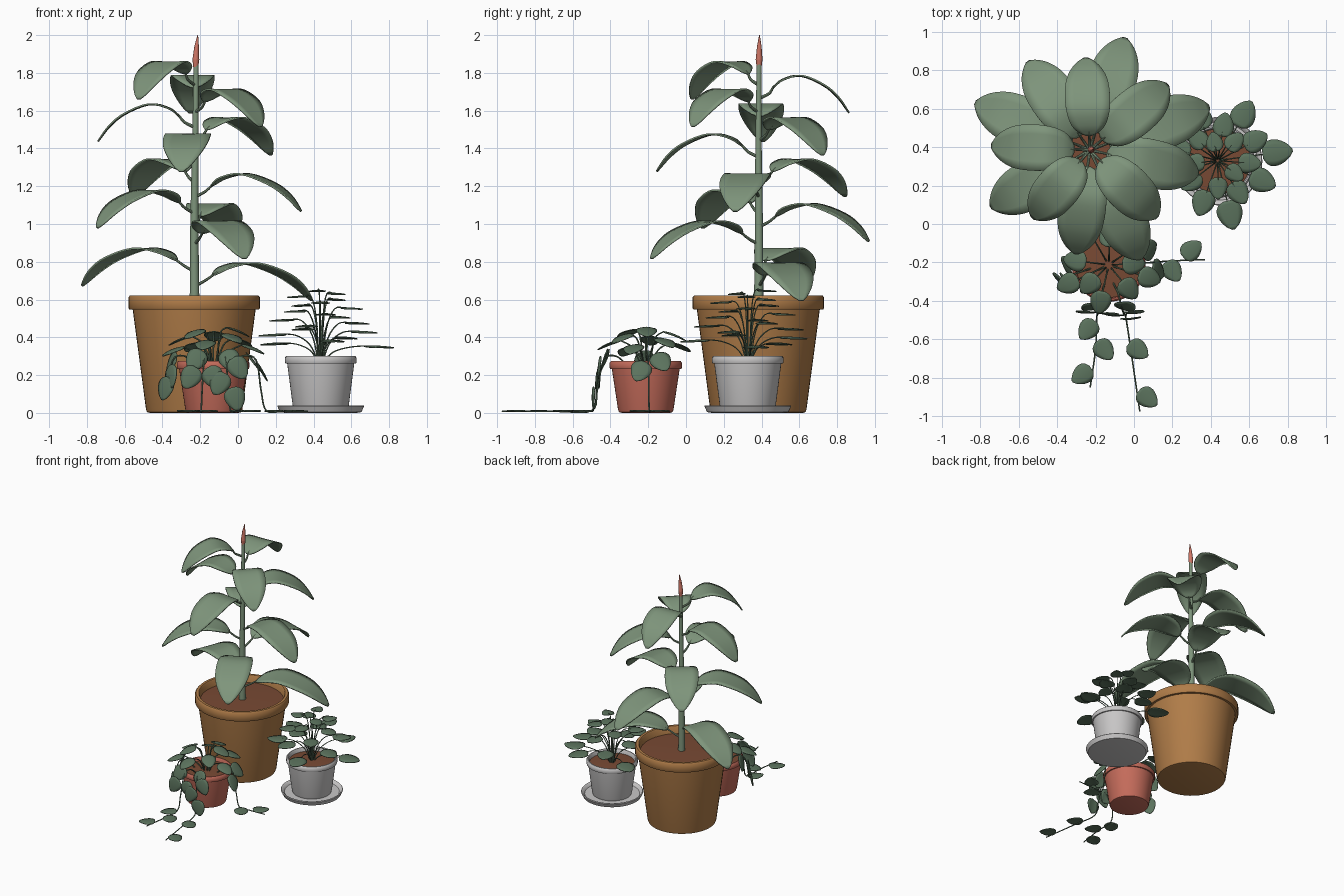
import bpy, bmesh, math
from mathutils import Vector as V

if "Cube" in bpy.data.objects:
    bpy.data.objects.remove(bpy.data.objects["Cube"])

GOLD = math.radians(137.5)
UP = V((0, 0, 1))


def material(name, col):
    m = bpy.data.materials.new(name)
    m.diffuse_color = (*col, 1)
    m.use_nodes = True
    m.node_tree.nodes["Principled BSDF"].inputs["Base Color"].default_value = m.diffuse_color
    return m


SAGE = material("sage_green", (0.21, 0.30, 0.20))
DARK = material("deep_green", (0.105, 0.17, 0.11))
BROWN = material("ochre_clay", (0.44, 0.205, 0.066))
TERRA = material("terracotta", (0.56, 0.15, 0.105))
GREY = material("pale_glaze", (0.58, 0.57, 0.57))
SOIL = material("soil_brown", (0.19, 0.068, 0.034))
CORAL = material("coral_bud", (0.62, 0.18, 0.13))


def finish(bm, name, mat, thick=0, angle=40):
    bmesh.ops.recalc_face_normals(bm, faces=bm.faces)
    me = bpy.data.meshes.new(name)
    bm.to_mesh(me)
    bm.free()
    me.materials.append(mat)
    ob = bpy.data.objects.new(name, me)
    bpy.context.collection.objects.link(ob)
    bpy.ops.object.select_all(action='DESELECT')
    ob.select_set(True)
    bpy.context.view_layer.objects.active = ob
    bpy.ops.object.shade_smooth_by_angle(angle=math.radians(angle))
    if thick:
        mod = ob.modifiers.new("thickness", 'SOLIDIFY')
        mod.thickness = thick
        mod.offset = 0
    return ob


def bridge(bm, rings, closed):
    for a, b in zip(rings, rings[1:]):
        n = len(a)
        for i in range(n if closed else n - 1):
            j = (i + 1) % n
            bm.faces.new((a[i], a[j], b[j], b[i]))


def lathe(name, profile, cx, cy, mat, n=48):
    bm = bmesh.new()
    rings = [[bm.verts.new((cx + r * math.cos(2 * math.pi * i / n),
                            cy + r * math.sin(2 * math.pi * i / n), z)) for i in range(n)]
             for r, z in profile]
    bridge(bm, rings, True)
    bm.faces.new(rings[0])
    bm.faces.new(rings[-1])
    return finish(bm, name, mat)


def spline(pts, steps=5):
    """Catmull-Rom curve through the points."""
    p = [V(q) for q in pts]
    p = [2 * p[0] - p[1]] + p + [2 * p[-1] - p[-2]]
    out = []
    for a, b, c, d in zip(p, p[1:], p[2:], p[3:]):
        for k in range(steps):
            t = k / steps
            out.append(0.5 * (2 * b + (c - a) * t + (2 * a - 5 * b + 4 * c - d) * t * t
                              + (3 * b - a - 3 * c + d) * t ** 3))
    return out + [p[-2]]


def tube(bm, pts, r0, r1, n=8):
    rings, side = [], None
    for i, p in enumerate(pts):
        d = (pts[min(i + 1, len(pts) - 1)] - pts[max(i - 1, 0)]).normalized()
        ref = side or (V((1, 0, 0)) if abs(d.x) < 0.9 else V((0, 1, 0)))
        side = (ref - d * ref.dot(d)).normalized()
        up = d.cross(side)
        r = r0 + (r1 - r0) * i / (len(pts) - 1)
        rings.append([bm.verts.new(p + r * (math.cos(a) * side + math.sin(a) * up))
                      for a in (2 * math.pi * k / n for k in range(n))])
    bridge(bm, rings, True)
    bm.faces.new(rings[0])
    bm.faces.new(rings[-1])


def blade(bm, path, side, up, width, skew, power, cup):
    rows = []
    for i, p in enumerate(path):
        t = 0.015 + 0.975 * i / (len(path) - 1)
        w = width / 2 * math.sin(math.pi * t ** skew) ** power
        rows.append([bm.verts.new(p + side * w * k + up * cup * w * k * k)
                     for k in (-1, -0.6, -0.25, 0, 0.25, 0.6, 1)])
    bridge(bm, rows, False)


def small_leaf(bm, base, d, n, length=0.125, width=0.11, droop=0.15):
    d = d.normalized()
    side = d.cross(n).normalized()
    n = side.cross(d)
    path = [base + d * length * t - n * droop * length * t * t for t in (i / 9 for i in range(10))]
    blade(bm, path, side, n, width, 0.7, 0.6, -0.12)


def polar(a):
    return V((math.cos(a), math.sin(a), 0))


def pot(name, cx, cy, r, rb, z0, z1, lip, soil_z, mat):
    w = 0.08 * r
    lathe(name, [(rb - 0.02, z0), (rb - 0.005, z0 + 0.004), (rb, z0 + 0.018), (r * 0.935, z1 - lip),
                 (r * 0.985, z1 - lip), (r, z1 - lip + 0.008), (r, z1 - 0.01), (r - 0.008, z1),
                 (r - w, z1), (r - w - 0.006, z1 - 0.008), (r * 0.88, soil_z - 0.03)], cx, cy, mat)
    lathe(name + "_soil", [(r * 0.88, soil_z - 0.02), (r * 0.895, soil_z), (r * 0.5, soil_z + 0.006),
                           (0.01, soil_z + 0.008)], cx, cy, SOIL)


# pots, soil and saucer
pot("large_pot", -0.232, 0.383, 0.348, 0.255, 0, 0.622, 0.075, 0.565, BROWN)
pot("trailing_pot", -0.132, -0.213, 0.192, 0.147, 0, 0.275, 0.042, 0.245, TERRA)
pot("pale_pot", 0.438, 0.327, 0.19, 0.148, 0.018, 0.302, 0.04, 0.27, GREY)
lathe("saucer", [(0.19, 0), (0.215, 0.004), (0.23, 0.035), (0.226, 0.04), (0.218, 0.038),
                 (0.203, 0.018), (0.01, 0.018)], 0.438, 0.327, GREY)

# tall plant: stem, bud, arching leaves on stalks
stem = bmesh.new()
tube(stem, spline([(-0.23, 0.385, 0.54), (-0.231, 0.386, 1.0), (-0.226, 0.384, 1.4),
                   (-0.222, 0.387, 1.85)]), 0.026, 0.013, 14)
finish(stem, "tall_stem", SAGE)
bud = bmesh.new()
bud_rings = [(-0.224, 0.387, 1.83, 0.013), (-0.223, 0.387, 1.87, 0.018), (-0.219, 0.388, 1.94, 0.012),
             (-0.213, 0.389, 2.0, 0.002)]
for a, b in zip(bud_rings, bud_rings[1:]):
    tube(bud, [V(a[:3]), V(b[:3])], a[3], b[3], 12)
finish(bud, "tip_bud", CORAL)

leaves, stalks = bmesh.new(), bmesh.new()
peaks = (0.79, 0.868, 1.012, 1.103, 1.175, 1.262, 1.34, 1.473, 1.56, 1.632, 1.71, 1.783, 1.856)
for i, peak in enumerate(peaks):
    d = polar(math.radians(20) + GOLD * i)
    length = 0.66 - 0.0165 * i
    top = V((-0.23, 0.385, peak))
    arc = [(0.16, -0.06), (0.27, -0.02), (0.47, 0), (0.72, -0.05), (0.88, -0.115), (1, -0.195)]
    path = spline([top + d * length * r + UP * z for r, z in arc], 4)
    blade(leaves, path, UP.cross(d), UP, 0.268 - 0.003 * i, 0.95, 0.7, 0.02)
    tube(stalks, spline([top - UP * 0.12, top + d * 0.055 - UP * 0.092, path[0], path[2]], 4), 0.009, 0.005)
finish(leaves, "tall_leaves", SAGE, 0.009, 60)
finish(stalks, "tall_leaf_stalks", SAGE)

# round-leaf plant in the pale pot
leaves, stalks = bmesh.new(), bmesh.new()
for i in range(20):
    d = polar(math.radians(8) + GOLD * i)
    r, z = 0.235 - 0.0098 * i, 0.355 + 0.0155 * i
    c = V((0.436, 0.33, 0))
    size = 0.158 - 0.003 * i
    end = c + d * r + UP * z
    tube(stalks, spline([c + d * 0.01 + UP * 0.265, c + d * r * 0.3 + UP * (0.27 + (z - 0.27) * 0.62),
                         c + d * r * 0.7 + UP * (z - 0.006), end + d * 0.03], 4), 0.004, 0.003, 6)
    small_leaf(leaves, end, d + UP * 0.02, UP, size, size * 0.88, 0.08)
finish(leaves, "round_leaves", DARK, 0.005, 60)
finish(stalks, "round_leaf_stalks", DARK)

# trailing plant: upright leaves
leaves, vines = bmesh.new(), bmesh.new()
c = V((-0.132, -0.213, 0))
for i in range(10):
    d = polar(math.radians(205) + GOLD * i)
    r, z = 0.175 - 0.0115 * i, 0.35 + 0.0115 * i
    end = c + d * r + UP * z
    tube(vines, spline([c + d * 0.02 + UP * 0.24, c + d * r * 0.5 + UP * (z - 0.04), end], 4), 0.005, 0.004, 6)
    small_leaf(leaves, end, d - UP * 0.15, UP, droop=0.25)

# vines over the rim and along the floor
for pts in (
    [(-0.15, -0.30, 0.24), (-0.17, -0.37, 0.30), (-0.18, -0.435, 0.28), (-0.19, -0.47, 0.12),
     (-0.195, -0.50, 0.012), (-0.20, -0.65, 0.008), (-0.228, -0.85, 0.008)],
    [(-0.11, -0.30, 0.24), (-0.08, -0.37, 0.30), (-0.065, -0.435, 0.28), (-0.05, -0.47, 0.12),
     (-0.04, -0.50, 0.012), (-0.01, -0.70, 0.008), (0.03, -0.975, 0.008)],
    [(-0.05, -0.21, 0.24), (0.02, -0.205, 0.30), (0.095, -0.2, 0.28), (0.122, -0.197, 0.12),
     (0.15, -0.195, 0.012), (0.24, -0.19, 0.008), (0.37, -0.185, 0.008)],
    [(-0.22, -0.23, 0.24), (-0.28, -0.25, 0.30), (-0.345, -0.27, 0.28), (-0.37, -0.285, 0.13)],
):
    tube(vines, spline(pts), 0.005, 0.004, 6)

# hanging leaves: base position, sideways lean, outward tilt, outward angle
for x, y, z, lean, tilt, ang in (
    (-0.19, -0.41, 0.33, -0.6, 0.6, 262), (-0.22, -0.45, 0.24, -0.6, 0.25, 265),
    (-0.16, -0.455, 0.24, 0.6, 0.25, 268), (-0.07, -0.40, 0.33, 0.5, 0.7, 275),
    (-0.03, -0.45, 0.29, 0.6, 0.3, 278), (-0.07, -0.465, 0.21, -0.5, 0.2, 268),
    (-0.03, -0.485, 0.135, 0.25, 0.15, 275), (0.04, -0.16, 0.315, 0.4, 1.2, 15),
    (0.09, -0.215, 0.27, -0.4, 0.9, 350), (-0.32, -0.24, 0.32, -0.6, 0.6, 190),
    (-0.355, -0.28, 0.25, 0.4, 0.3, 215), (-0.365, -0.29, 0.19, -0.2, 0.3, 225),
):
    out = polar(math.radians(ang))
    small_leaf(leaves, V((x, y, z)) + out * 0.008, UP.cross(out) * lean - UP + out * tilt, out, 0.125, 0.112)

# floor leaves: centre and heading
for x, y, ang in ((-0.24, -0.55, 230), (-0.155, -0.655, 310), (-0.27, -0.785, 215), (0.02, -0.655, 325),
                  (0.07, -0.905, 320), (0.2, -0.245, 305), (0.3, -0.135, 40)):
    d = polar(math.radians(ang))
    small_leaf(leaves, V((x, y, 0.014)) - d * 0.058, d, UP, 0.12, 0.105, 0.02)
finish(leaves, "trailing_leaves", DARK, 0.005, 60)
finish(vines, "trailing_vines", DARK)
